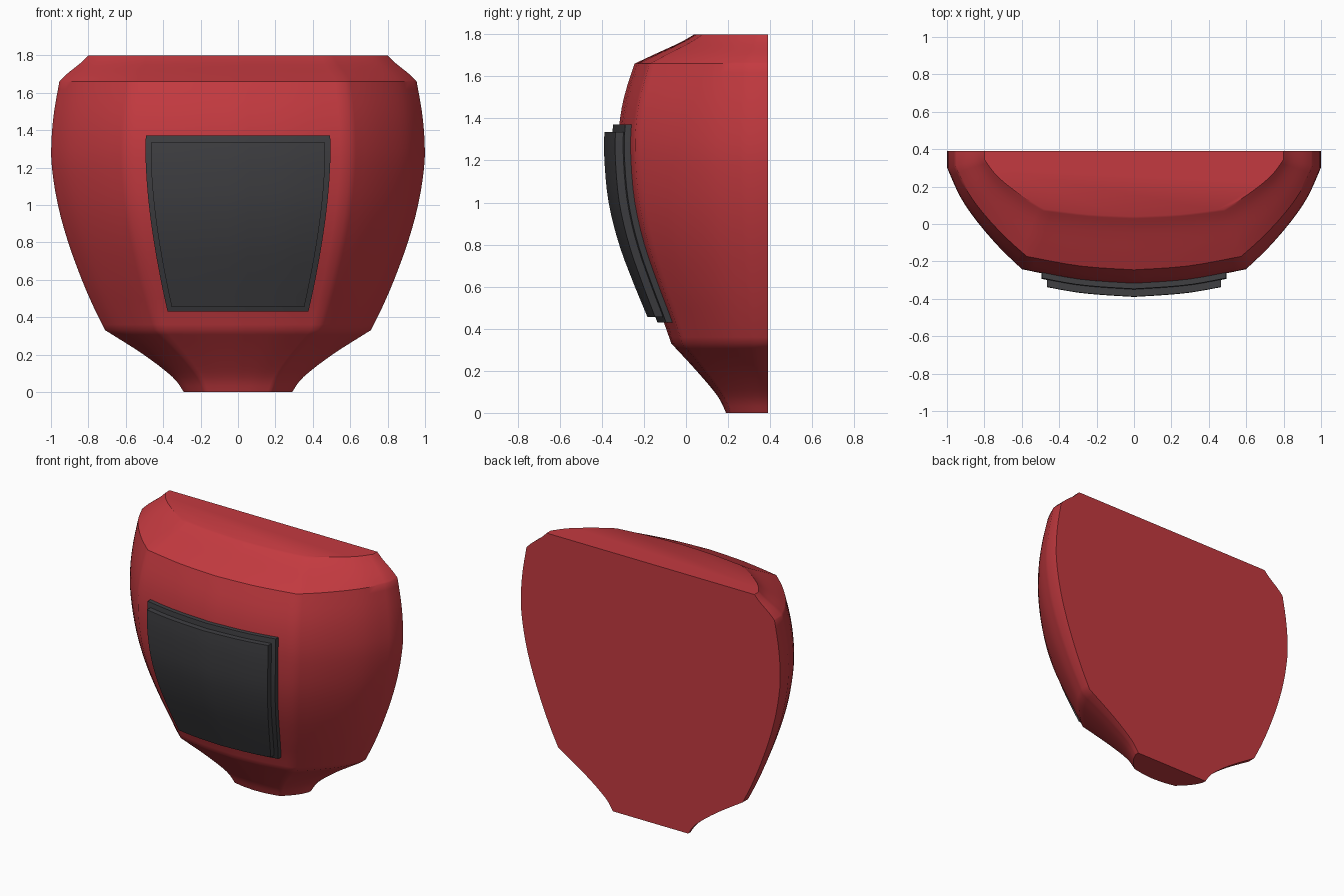
import bpy
import math

BACK = 0.39  # y of the flat rear face

cube = bpy.data.objects.get("Cube")
if cube:
    bpy.data.objects.remove(cube, do_unlink=True)


def material(name, rgb, roughness):
    mat = bpy.data.materials.new(name)
    mat.use_nodes = True
    mat.diffuse_color = (*rgb, 1)
    node = mat.node_tree.nodes["Principled BSDF"]
    node.inputs["Base Color"].default_value = (*rgb, 1)
    node.inputs["Roughness"].default_value = roughness
    return mat


red = material("red shell", (0.55, 0.042, 0.051), 0.5)
charcoal = material("charcoal panel", (0.05, 0.05, 0.055), 0.5)


def smooth_path(points, steps):
    """Catmull-Rom curve through the points, ends included."""
    ext = [points[0]] + points + [points[-1]]
    path = []
    for a, b, c, d in zip(ext, ext[1:], ext[2:], ext[3:]):
        for i in range(steps):
            t = i / steps
            path.append(tuple(
                0.5 * (2 * q + (r - p) * t + (2 * p - 5 * q + 4 * r - s) * t * t
                       + (3 * q - p - 3 * r + s) * t ** 3)
                for p, q, r, s in zip(a, b, c, d)))
    return path + [points[-1]]


def lookup(path, key):
    """Linear interpolation in a path sorted by its first value."""
    for a, b in zip(path, path[1:]):
        if key <= b[0]:
            t = (key - a[0]) / (b[0] - a[0])
            return [p + (q - p) * t for p, q in zip(a, b)]
    return path[-1]


# Shell profile: height, half width, front y
base = [(0, 0.29, 0.19), (0.08, 0.35, 0.15), (0.2, 0.505, 0.05), (0.33, 0.71, -0.07)]
belly = [(0.33, 0.71, -0.07), (0.45, 0.77, -0.113), (0.6, 0.835, -0.175),
         (0.8, 0.908, -0.25), (1.0, 0.963, -0.3), (1.2, 0.995, -0.32),
         (1.35, 0.997, -0.319), (1.5, 0.983, -0.295), (1.66, 0.955, -0.245)]
shoulder = [(1.66, 0.955, -0.245), (1.7, 0.915, -0.16), (1.76, 0.84, -0.03), (1.8, 0.8, 0.04)]
profile = smooth_path(base, 4)[:-1] + smooth_path(belly, 3)[:-1] + smooth_path(shoulder, 4)

# Shell cross-section: fraction of half width, fraction of depth
front = [(0, 1), (0.3, 0.968), (0.6, 0.887)]
flank = [(0.6, 0.887), (0.72, 0.725), (0.84, 0.53), (0.93, 0.345), (1, 0.127)]
section = smooth_path(front, 4)[:-1] + smooth_path(flank, 3)


def shell_point(u, depth, z, offset=0):
    _, width, face = lookup(profile, z)
    return (u * width, BACK - depth * (BACK - face) - offset, z)


def build(name, verts, faces, mat):
    mesh = bpy.data.meshes.new(name)
    mesh.from_pydata(verts, [], faces)
    mesh.materials.append(mat)
    obj = bpy.data.objects.new(name, mesh)
    bpy.context.collection.objects.link(obj)
    bpy.ops.object.select_all(action="DESELECT")
    obj.select_set(True)
    bpy.context.view_layer.objects.active = obj
    bpy.ops.object.mode_set(mode="EDIT")
    bpy.ops.mesh.select_all(action="SELECT")
    bpy.ops.mesh.normals_make_consistent(inside=False)
    bpy.ops.object.mode_set(mode="OBJECT")
    bpy.ops.object.shade_smooth_by_angle(angle=math.radians(35))
    return obj


# Shell: mirrored cross-section lofted up the profile, closed at back and ends
half = section + [(1, 0)]
ring = [(-u, d) for u, d in reversed(half[1:])] + half
n = len(ring)
verts = [shell_point(u, d, row[0]) for row in profile for u, d in ring]
faces = [(r * n + i, r * n + (i + 1) % n, (r + 1) * n + (i + 1) % n, (r + 1) * n + i)
         for r in range(len(profile) - 1) for i in range(n)]
faces += [tuple(range(n)), tuple(range(len(verts) - n, len(verts)))]
build("shell", verts, faces, red)


def curved_plate(name, bottom, top, inset, inner, outer, cols=16, rows=16):
    """Closed plate following the front of the shell between two offsets."""
    verts = []
    for offset in (inner, outer):
        for r in range(rows + 1):
            z = bottom + (top - bottom) * r / rows
            reach = 0.495 - inset / lookup(profile, z)[1]
            for c in range(cols + 1):
                u = reach * (2 * c / cols - 1)
                verts.append(shell_point(u, lookup(section, abs(u))[1], z, offset))
    w, size = cols + 1, (cols + 1) * (rows + 1)
    faces = [(k + r * w + c, k + r * w + c + 1, k + (r + 1) * w + c + 1, k + (r + 1) * w + c)
             for k in (0, size) for r in range(rows) for c in range(cols)]
    # rim joining both skins
    rim = [c for c in range(cols)] + [r * w + cols for r in range(rows)]
    rim += [rows * w + c for c in range(cols, 0, -1)] + [r * w for r in range(rows, 0, -1)]
    faces += [(a, b, b + size, a + size) for a, b in zip(rim, rim[1:] + rim[:1])]
    return build(name, verts, faces, charcoal)


# Front panel: wide backing frame and raised inner plate
curved_plate("panel_frame", 0.43, 1.37, 0, -0.01, 0.03)
curved_plate("panel_plate", 0.455, 1.335, 0.028, 0.025, 0.068)
